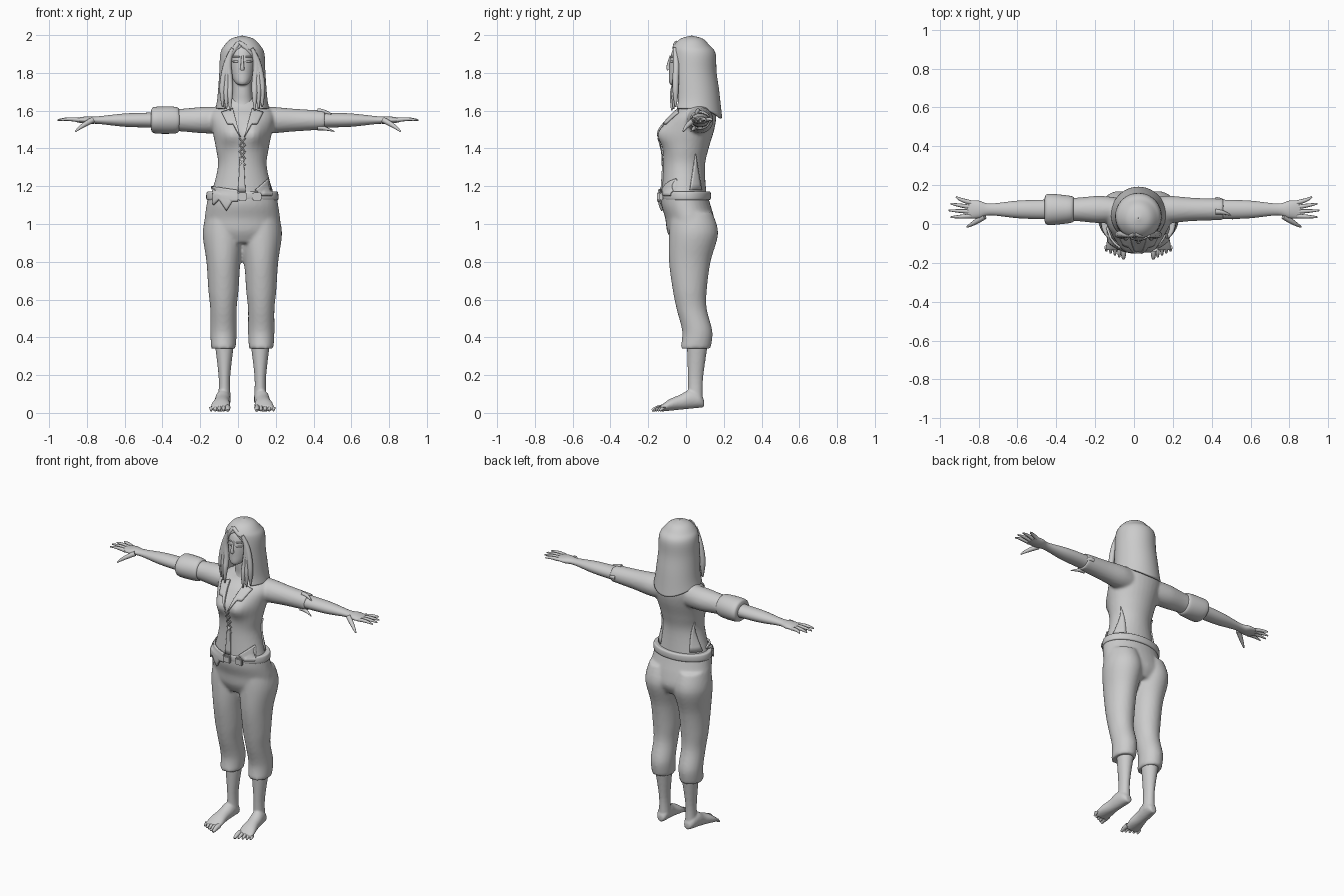
import bpy, bmesh, math
from mathutils import Vector
from mathutils.bvhtree import BVHTree

if "Cube" in bpy.data.objects:
    bpy.data.objects.remove(bpy.data.objects["Cube"])

CX = .023                       # body centre line
ARM_Y, ARM_Z = .075, 1.55       # arm axis
SIDES = ((1, "left"), (-1, "right"))
AXES = {"z": lambda t, u, v: (u, v, t),
        "x": lambda t, u, v: (t, u, v),
        "y": lambda t, u, v: (u, t, v)}


def smooth_rings(rings, steps=5):
    """Catmull-Rom interpolation of ring parameters."""
    out = []
    last = len(rings) - 1
    for i in range(last):
        a, b, c, d = (rings[max(0, min(last, i + k))] for k in (-1, 0, 1, 2))
        for j in range(steps):
            f = j / steps
            out.append([q + f / 2 * (r - p + f * (2 * p - 5 * q + 4 * r - s
                        + f * (3 * (q - r) + s - p)))
                        for p, q, r, s in zip(a, b, c, d)])
    return out + [list(rings[-1])]


def loft(bm, rings, axis="z", sides=32, warp=None):
    """Each ring: position, centre u, centre v, radius u, radius v, optional front gap."""
    is_open = len(rings[0]) > 5
    rows = []
    for t, u, v, radius_u, radius_v, *rest in smooth_rings(rings):
        gap = max(0, rest[0]) if is_open else 0
        row = []
        for i in range(sides + is_open):
            angle = gap - math.pi / 2 + 2 * (math.pi - gap) * i / sides
            point = Vector(AXES[axis](t, u + radius_u * math.cos(angle),
                                      v + radius_v * math.sin(angle)))
            if warp:
                warp(point, angle)
            row.append(bm.verts.new(point))
        rows.append(row)
    for low, high in zip(rows, rows[1:]):
        for i in range(sides):
            j = i + 1 if is_open else (i + 1) % sides
            bm.faces.new((low[i], low[j], high[j], high[i]))
    if not is_open:
        bm.faces.new(rows[0])
        bm.faces.new(rows[-1])


def upright(center_x, rows):
    """Rows of height, centre y, half width and half depth."""
    return [(z, center_x, y, width, depth) for z, y, width, depth in rows]


def along_arm(side, rows):
    """Rows of distance outward, half depth and half height."""
    return [(side * x, ARM_Y, ARM_Z, depth, height) for x, depth, height in rows]


def finish(name, bm, voxel=0, relax=4, thick=0):
    bmesh.ops.recalc_face_normals(bm, faces=bm.faces)
    mesh = bpy.data.meshes.new(name)
    bm.to_mesh(mesh)
    bm.free()
    obj = bpy.data.objects.new(name, mesh)
    bpy.context.collection.objects.link(obj)
    bpy.ops.object.select_all(action="DESELECT")
    obj.select_set(True)
    bpy.context.view_layer.objects.active = obj
    bpy.ops.object.shade_smooth_by_angle(angle=math.radians(50))
    if thick:
        solid = obj.modifiers.new("thickness", "SOLIDIFY")
        solid.thickness, solid.offset = thick, 0
    if voxel:
        blend = obj.modifiers.new("blend", "REMESH")
        blend.mode, blend.voxel_size, blend.use_smooth_shade = "VOXEL", voxel, True
        obj.modifiers.new("relax", "SMOOTH").iterations = relax
    return obj


def cords(name, strands):
    """Tapered tubes; each strand is a list of (x, y, z, radius)."""
    curve = bpy.data.curves.new(name, "CURVE")
    curve.dimensions, curve.bevel_depth, curve.bevel_resolution = "3D", 1, 2
    curve.use_fill_caps, curve.resolution_u = True, 6
    for strand in strands:
        spline = curve.splines.new("NURBS")
        spline.points.add(len(strand) - 1)
        for point, (x, y, z, radius) in zip(spline.points, strand):
            point.co, point.radius = (x, y, z, 1), radius
        spline.order_u, spline.use_endpoint_u = min(3, len(strand)), True
    obj = bpy.data.objects.new(name, curve)
    bpy.context.collection.objects.link(obj)


# Trousers: hips and two cropped legs blended together
bm = bmesh.new()
loft(bm, upright(CX, [(.9, .03, .15, .1), (.96, .03, .2, .13), (1.03, .02, .2, .13),
                      (1.1, 0, .19, .13), (1.17, -.01, .18, .12)]))
for side, label in SIDES:
    loft(bm, upright(CX + side * .1, [
        (.34, .05, .065, .08), (.43, .06, .07, .08), (.55, .03, .07, .08),
        (.65, .02, .08, .09), (.8, .02, .09, .11), (.95, .04, .11, .13),
        (1.06, .03, .09, .11)]))
trousers = finish("trousers", bm, .01)


# Shirt: torso with bust, and sleeves
def bust(point, angle):
    for side, label in SIDES:
        away = Vector((point.x - CX - side * .07, point.z - 1.475)).length / .06
        point.y -= .05 * math.exp(-away * away) * max(0, -math.sin(angle))


bm = bmesh.new()
loft(bm, upright(CX, [(1.14, -.01, .17, .12), (1.3, -.01, .13, .11), (1.4, 0, .14, .12),
                      (1.5, .02, .16, .13), (1.57, .04, .17, .12), (1.62, .06, .14, .09),
                      (1.67, .06, .06, .06)]), warp=bust)
for side, label in SIDES:
    loft(bm, along_arm(side, [(.08, .06, .07), (.18, .07, .07), (.3, .06, .06),
                              (.46, .055, .05)]), "x")
shirt = finish("shirt", bm, .009)

# Rolled cuff on the right arm, torn sleeve tips on the left
bm = bmesh.new()
loft(bm, along_arm(-1, [(.31, .06, .05), (.33, .07, .07), (.44, .08, .07), (.46, .06, .05)]), "x")
finish("rolled_cuff", bm)
tips = []
for turn, reach in ((-2.2, .06), (1.8, .05), (0, .03)):
    y, z = ARM_Y + .05 * math.cos(turn), ARM_Z + .05 * math.sin(turn)
    tips.append([(.42, y, z, .014), (.46, y, z, .012), (.45 + reach, y - .02, z - .02, .002)])
cords("torn_sleeve_tips", tips)

# Arms with hands, bare shins with feet
for side, label in SIDES:
    bm = bmesh.new()
    loft(bm, along_arm(side, [(.3, .05, .05), (.46, .05, .04), (.6, .045, .035),
                              (.74, .03, .02), (.8, .045, .02), (.86, .045, .01)]), "x", 24)
    finish(label + "_arm", bm)

    fingers = [[(side * .77, .04, ARM_Z, .016), (side * .83, 0, 1.52, .014),
                (side * .86, -.015, 1.49, .004)]]
    for i in range(4):
        base, tip = .11 - .023 * i, .14 - .035 * i
        reach = .955 - .01 * (i - 2) ** 2
        fingers.append([(side * .84, base, ARM_Z, .012),
                        (side * .9, (base + tip) / 2, ARM_Z + .01, .011),
                        (side * reach, tip, ARM_Z, .004)])
    cords(label + "_fingers", fingers)

    bm = bmesh.new()
    loft(bm, upright(CX + side * .095, [(.06, .05, .035, .04), (.18, .05, .03, .04),
                                        (.36, .06, .05, .055)]), sides=24)
    foot = [(.095, .02, .02), (.07, .035, .04), (.02, .04, .05), (-.03, .04, .04),
            (-.09, .05, .03), (-.135, .05, .015)]
    loft(bm, [(y, CX + side * (.105 - y / 10), .02 + y / 10 + height, width, height)
              for y, width, height in foot], "y", 24)
    finish(label + "_foot", bm, .006)

    toes = []
    for i in range(5):
        x, tip = CX + side * (.077 + .022 * i), i / 100 - .18
        radius = .011 if i else .015
        toes.append([(x, -.12, .03, radius), (x, tip + .02, .025, radius),
                     (x, tip, .012, radius / 2)])
    cords(label + "_toes", toes)

# Head, neck and face
bm = bmesh.new()
loft(bm, upright(CX, [(1.735, -.05, .02, .03), (1.75, -.04, .04, .05), (1.79, -.01, .06, .08),
                      (1.87, .02, .075, .105), (1.94, .03, .07, .09), (1.98, .03, .02, .02)]))
loft(bm, upright(CX, [(1.58, .04, .08, .08), (1.64, .04, .06, .06), (1.7, .03, .05, .05),
                      (1.8, .03, .05, .05)]))
finish("head", bm, .006, 2)
cords("nose", [[(CX, -.08, 1.89, .006), (CX, -.1, 1.83, .009), (CX, -.09, 1.82, .012)]])
cords("lips", [[(CX - .024, -.07, 1.79, .003), (CX, -.085, 1.79 + shift, .008),
                (CX + .024, -.07, 1.79, .003)] for shift in (-.006, .006)])
for name, z, radius in (("brow", 1.885, .005), ("eye", 1.86, .008)):
    cords(name + "s", [[(CX + side * .016, -.08, z, .004), (CX + side * .034, -.076, z, radius),
                        (CX + side * .052, -.06, z, .003)] for side, label in SIDES])


# Hair: shell open at the face with a pointed back
def point_back(point, angle):
    drop = max(0, min(1, (1.72 - point.z) / .12))
    point.z -= .055 * drop * max(0, math.sin(angle)) ** 2


bm = bmesh.new()
loft(bm, [(z, CX, y, radius, radius, gap) for z, y, radius, gap in (
    (1.99, .03, .001, 0), (1.975, .03, .055, 0), (1.94, .03, .09, .05), (1.9, .04, .11, .5),
    (1.8, .04, .115, .75), (1.67, .05, .125, .8), (1.61, .05, .135, .8))],
    sides=40, warp=point_back)
bmesh.ops.remove_doubles(bm, verts=bm.verts, dist=.0005)
finish("hair", bm, thick=.014)
locks = []
for side, label in SIDES:
    for i in range(3):
        x, y = CX + side * (.065 + .02 * i), .01 * i - .075
        locks.append([(CX + side * .05, -.06, 1.93, .01), (CX + side * .08, -.05, 1.87, .018),
                      (x, -.055, 1.75, .018), (x, y, 1.68, .016), (x, y, 1.6 + .01 * i, .004)])
    locks.append([(CX - .02, -.05, 1.96, .012), (CX + side * .04, -.07, 1.93, .018),
                  (CX + side * .09, -.03, 1.84, .005)])
cords("hair_locks", locks)

# Cloth pieces laid onto the clothes
graph = bpy.context.evaluated_depsgraph_get()
trees = [BVHTree.FromObject(obj, graph) for obj in (shirt, trousers)]


def lay(a, z, lift, side=0):
    """Drop a point onto the clothes from the front, or from the given side."""
    origin = Vector((side, a, z) if side else (a, -1, z))
    direction = Vector((-side, 0 if side else 1, 0))
    casts = [tree.ray_cast(origin, direction)[-1] for tree in trees]
    depth = min((cast for cast in casts if cast), default=1)
    return origin + direction * (depth - lift)


def patch(name, outline, lift, side=0):
    bm = bmesh.new()
    bm.faces.new([bm.verts.new((a, 0, z)) for a, z in outline])
    bmesh.ops.triangulate(bm, faces=bm.faces)
    bmesh.ops.subdivide_edges(bm, edges=bm.edges, cuts=5, use_grid_fill=True)
    for vert in bm.verts:
        vert.co = lay(vert.co.x, vert.co.z, lift, side)
    finish(name, bm, thick=.01)


for side, label in SIDES:
    patch(label + "_collar", [(CX + side * a, z) for a, z in (
        (.05, 1.61), (.11, 1.59), (.08, 1.53), (.05, 1.53), (.01, 1.46))], .006)
    patch(label + "_side_tear", [(.02, 1.18), (.05, 1.37), (.08, 1.18)], .003, side)
patch("right_hem_rag", [(-.14, 1.2), (-.13, 1.1), (-.1, 1.13), (-.06, 1.07),
                        (-.03, 1.12), (0, 1.12), (0, 1.18)], .018)
patch("left_hem_rag", [(.09, 1.18), (.16, 1.24), (.16, 1.2), (.18, 1.15), (.13, 1.15)], .012)
patch("shirt_opening", [(0, 1.17), (.01, 1.35), (.03, 1.35), (.04, 1.17)], .003)

# Front lacing
lacing = []
for i in range(4):
    for side, label in SIDES:
        ends = [lay(CX + side * end * .016, 1.33 + .035 * i + .02 * end, .006) for end in (-1, 1)]
        lacing.append([(*end, .004) for end in ends])
cords("lacing", lacing)

# Belt, buckle and pouch
bm = bmesh.new()
loft(bm, upright(CX, [(1.128, 0, .17, .11), (1.13, 0, .19, .13), (1.168, 0, .188, .13),
                      (1.17, 0, .17, .11)]), sides=40)
finish("belt", bm)
for name, x in (("belt_buckle", CX), ("belt_pouch", .1)):
    bm = bmesh.new()
    bmesh.ops.create_cube(bm, size=.05)
    bmesh.ops.scale(bm, vec=(1, .4, .9), verts=bm.verts)
    bmesh.ops.bevel(bm, geom=bm.edges, offset=.006, segments=2, affect="EDGES")
    bmesh.ops.translate(bm, vec=lay(x, 1.145, .012), verts=bm.verts)
    finish(name, bm)
